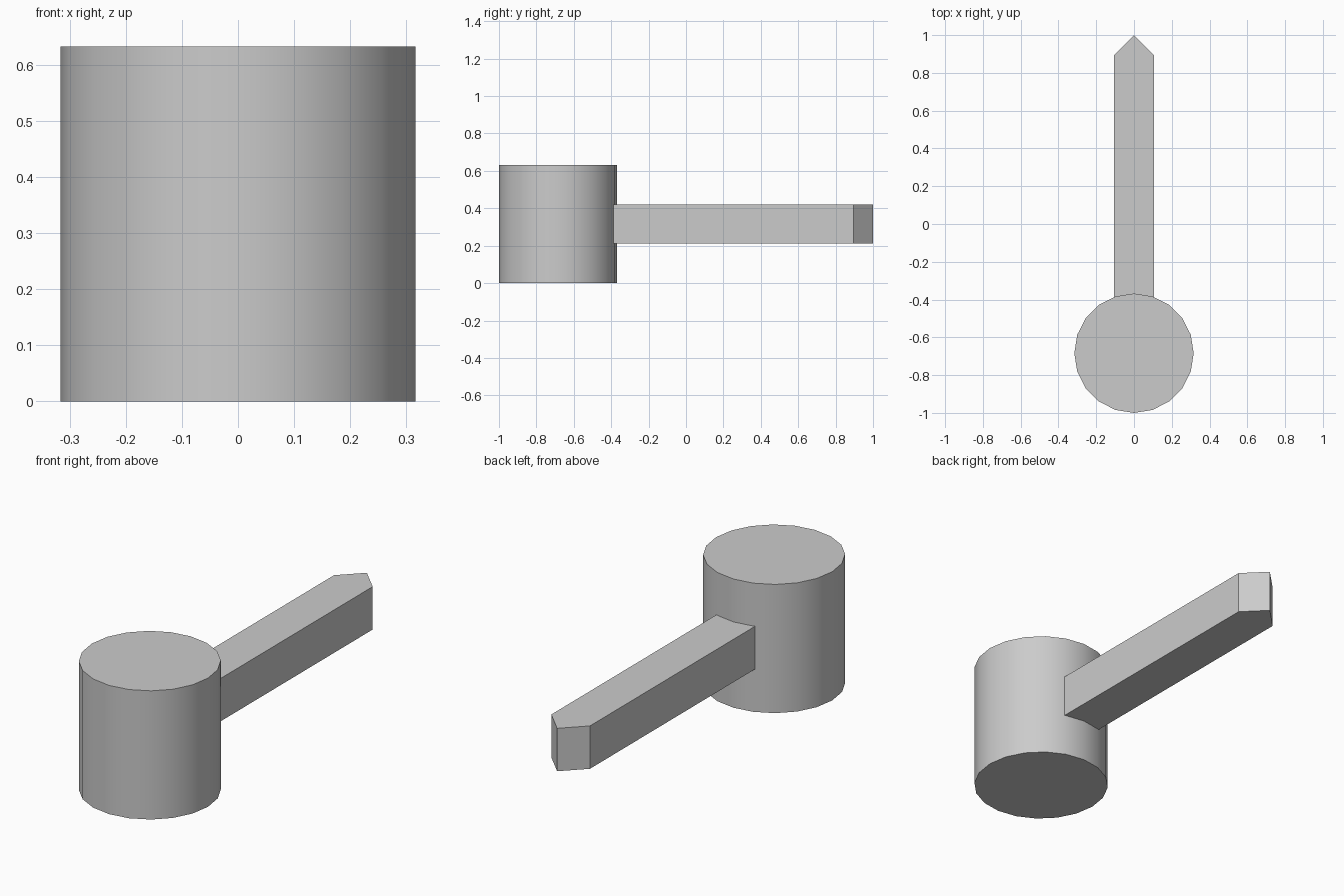
import bpy, bmesh, math

if "Cube" in bpy.data.objects:
    bpy.data.objects.remove(bpy.data.objects["Cube"])

R, H = 0.316, 0.632
W = 0.105  # half width of the arm


def extruded(name, profile, z0, z1):
    bm = bmesh.new()
    face = bm.faces.new([bm.verts.new((x, y, z0)) for x, y in profile])
    top = bmesh.ops.extrude_face_region(bm, geom=[face])
    verts = [v for v in top["geom"] if isinstance(v, bmesh.types.BMVert)]
    bmesh.ops.translate(bm, verts=verts, vec=(0, 0, z1 - z0))
    bmesh.ops.recalc_face_normals(bm, faces=bm.faces)
    mesh = bpy.data.meshes.new(name)
    bm.to_mesh(mesh)
    bm.free()
    obj = bpy.data.objects.new(name, mesh)
    bpy.context.collection.objects.link(obj)
    return obj


# Round hub: 20-sided drum with smooth sides
circle = [(R * math.cos(math.tau * i / 20), -1 + R + R * math.sin(math.tau * i / 20))
          for i in range(20)]
hub = extruded("hub", circle, 0, H)
bpy.context.view_layer.objects.active = hub
hub.select_set(True)
bpy.ops.object.shade_smooth_by_angle(angle=math.radians(30))

# Square arm with a pointed tip, its root set into the hub wall
extruded("arm", [(-W, -0.42), (W, -0.42), (W, 1 - W), (0, 1), (-W, 1 - W)], H / 3, 2 * H / 3)
